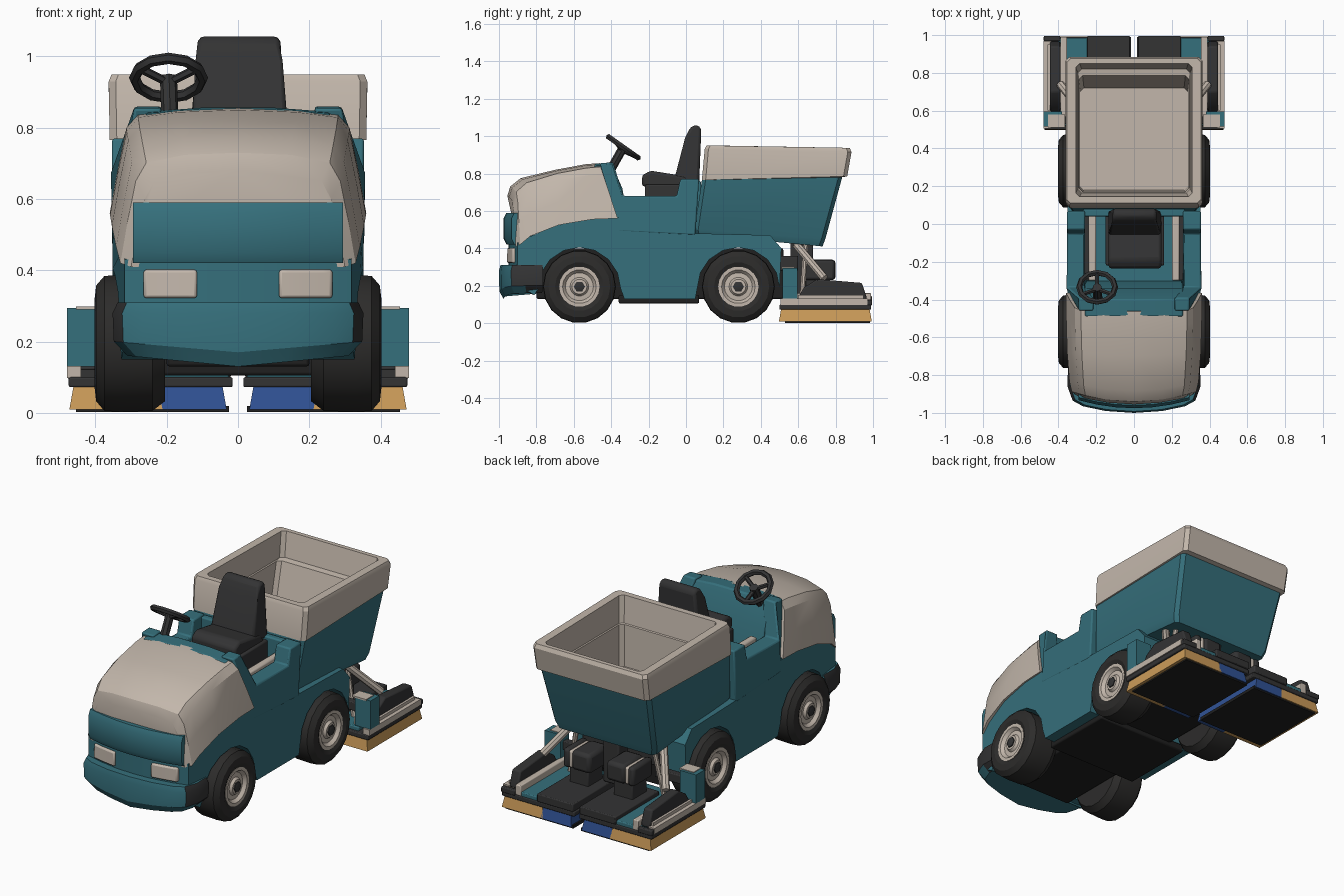
import bpy, bmesh, math
from mathutils import Vector

if "Cube" in bpy.data.objects:
    bpy.data.objects.remove(bpy.data.objects["Cube"])


def material(name, rgb):
    m = bpy.data.materials.new(name)
    m.use_nodes = True
    m.diffuse_color = (*rgb, 1)
    m.node_tree.nodes["Principled BSDF"].inputs["Base Color"].default_value = (*rgb, 1)
    return m


TEAL = material("teal_paint", (0.036, 0.16, 0.2))
CREAM = material("cream_plastic", (0.54, 0.47, 0.405))
DARK = material("dark_grey", (0.033, 0.033, 0.034))
TYRE = material("tyre_rubber", (0.026, 0.025, 0.024))
BLACK = material("underside_black", (0.014, 0.014, 0.014))
ORANGE = material("orange_bristle", (0.60, 0.33, 0.10))
BLUE = material("blue_bristle", (0.03, 0.085, 0.30))


def finish(name, bm, mats, bevel=0):
    bmesh.ops.recalc_face_normals(bm, faces=bm.faces)
    mesh = bpy.data.meshes.new(name)
    bm.to_mesh(mesh)
    bm.free()
    ob = bpy.data.objects.new(name, mesh)
    bpy.context.collection.objects.link(ob)
    for m in mats:
        mesh.materials.append(m)
    if bevel:
        mod = ob.modifiers.new("bevel", "BEVEL")
        mod.width, mod.segments, mod.limit_method = bevel, 2, "ANGLE"
    return ob


def skin(name, rings, mats, colour=lambda band: 0, bevel=0):
    """Join closed rings of points into a capped surface, coloured by band."""
    bm = bmesh.new()
    loops = [[bm.verts.new(p) for p in ring] for ring in rings]
    n = len(loops[0])
    for band, (a, b) in enumerate(zip(loops, loops[1:])):
        for i in range(n):
            j = (i + 1) % n
            bm.faces.new((a[i], a[j], b[j], b[i])).material_index = colour(band)
    bm.faces.new(loops[0]).material_index = colour(0)
    bm.faces.new(loops[-1]).material_index = colour(len(rings) - 2)
    return finish(name, bm, mats, bevel)


def prism(name, profile, xs, mat, warp=lambda x, y, z: (x, y, z), bevel=0):
    """Sweep a side profile of (y, z) points through slices in x."""
    return skin(name, [[warp(x, y, z) for y, z in profile] for x in xs], [mat], bevel=bevel)


def box(name, x, y, z, mat, bevel=0.008):
    return prism(name, [(y[0], z[0]), (y[1], z[0]), (y[1], z[1]), (y[0], z[1])], x, mat, bevel=bevel)


def lathe_x(name, profile, y, z, s, mat, segs=18):
    """Revolve (radius, x) points about an axle along x."""
    turn = [2 * math.pi * i / segs for i in range(segs)]
    return skin(name, [[(s * x, y + r * math.cos(t), z + r * math.sin(t)) for t in turn]
                       for r, x in profile], [mat])


def rod(name, a, b, r, mat, sides=8):
    a, b = Vector(a), Vector(b)
    bpy.ops.mesh.primitive_cylinder_add(vertices=sides, radius=r, depth=(b - a).length, location=(a + b) / 2)
    ob = bpy.context.object
    ob.name = name
    ob.rotation_euler = (b - a).to_track_quat("Z", "Y").to_euler()
    ob.data.materials.append(mat)
    return ob


def nose(x):
    return 0.06 * (1 - (x / 0.35) ** 2)


def bow(x, y, z):
    """Round the nose in plan and narrow the body toward it."""
    x *= 1 - 0.1 * min(1, max(0, (-y - 0.6) / 0.3))
    return x, y - (nose(x) if y < -0.84 else 0), z


def arch(cy):
    return [(cy + 0.22 * math.cos(t * math.pi / 8), 0.185 + 0.22 * math.sin(t * math.pi / 8)) for t in range(9)]


# Lower body with wheel arches
body = [(-0.89, 0.43), (-0.84, 0.46), (-0.7, 0.52), (-0.5, 0.56), (-0.36, 0.565), (-0.33, 0.5),
        (0.05, 0.48), (0.45, 0.47), (0.51, 0.4)] + arch(0.28) + [(0.05, 0.13), (-0.33, 0.13)] \
    + arch(-0.57) + [(-0.81, 0.15), (-0.89, 0.2)]
prism("lower_body", body, (-0.352, -0.25, -0.12, 0, 0.12, 0.25, 0.352), TEAL, bow)
box("chassis", (-0.2, 0.2), (-0.8, 0.52), (0.13, 0.4), BLACK)
box("underbody_plate", (-0.29, 0.29), (-0.36, 0.07), (0.105, 0.15), BLACK)

# Hood: stations of y, nose rounding, half width, lower edge, shoulder, crown, rear slant
stations = [(-0.895, 1, 0.3, 0.41, 0.6, 0.68, 0), (-0.88, 1, 0.33, 0.42, 0.65, 0.73, 0),
            (-0.83, 0.9, 0.342, 0.465, 0.705, 0.775, 0), (-0.68, 0.3, 0.354, 0.525, 0.765, 0.82, 0),
            (-0.5, 0, 0.359, 0.555, 0.79, 0.85, 0.12), (-0.365, 0, 0.36, 0.56, 0.8, 0.855, 0.33)]
rings = []
for y, f, w, low, sh, top, slant in stations:
    half = [(w, low), (w * 0.94, (low + sh) / 2), (w * 0.87, sh), (w * 0.78, sh + 0.65 * (top - sh)),
            (w * 0.45, top - 0.006)]
    ring = half + [(0, top)] + [(-x, z) for x, z in reversed(half)]
    rings.append([(x, y - f * nose(x) - slant * (z - low), z) for x, z in ring])
skin("hood", rings, [CREAM])

# Grille panel and headlights follow the nose curve
steps = [i / 6 for i in range(7)]
prism("grille_panel", [(-0.8, 0.42), (-0.9, 0.42), (-0.915, 0.45), (-0.915, 0.56), (-0.9, 0.59), (-0.8, 0.59)],
      [-0.295 + 0.59 * t for t in steps], TEAL, lambda x, y, z: (x, y - nose(x), z))
for s, side in ((1, "left"), (-1, "right")):
    prism(side + "_headlight", [(-0.88, 0.322), (-0.905, 0.322), (-0.902, 0.402), (-0.88, 0.402)],
          [s * (0.115 + 0.15 * t) for t in steps], CREAM, lambda x, y, z: (x, y - nose(x), z), 0.008)

# Bumper with dark ends
plan = [(0, -1.0), (0.15, -0.99), (0.27, -0.965), (0.325, -0.935), (0.352, -0.86), (0.35, -0.765)]
plan += [(-x, y) for x, y in reversed(plan[1:])]
bumper = skin("bumper", [[(x * k, -0.8 + (y + 0.8) * k, z + (0.03 * abs(x) / 0.35 if z < 0.2 else 0)) for x, y in plan]
                         for z, k in ((0.13, 0.88), (0.17, 0.99), (0.28, 1), (0.31, 0.96))], [TEAL, DARK])
for p in bumper.data.polygons:
    if abs(p.normal.x) > 0.7:
        p.material_index = 1

# Cab: side walls, dashboard, trim
cab = [(-0.36, 0.49), (-0.46, 0.855), (-0.39, 0.86), (-0.335, 0.68), (-0.05, 0.68), (-0.03, 0.77), (0.07, 0.77),
       (0.05, 0.47)]


def lean(x, y, z):
    return x * (1 - max(0, z - 0.68) * (1.0 if y < -0.3 else 0)), y, z


for s, side in ((1, "left"), (-1, "right")):
    prism(side + "_cab_wall", cab, (s * 0.26, s * 0.354), TEAL, lean, 0.008)
    box(side + "_cab_trim", (s * 0.2, s * 0.24), (-0.3, 0.06), (0.49, 0.68), CREAM)
    box(side + "_cab_well", (s * 0.235, s * 0.265), (-0.3, 0.06), (0.49, 0.6), DARK)
prism("dashboard", [(-0.5, 0.5), (-0.49, 0.84), (-0.4, 0.845), (-0.34, 0.72), (-0.3, 0.49)],
      (-0.26, -0.1, 0.1, 0.26), TEAL, lambda x, y, z: (x, y, z + (0.012 if z > 0.8 and abs(x) < 0.2 else 0)), 0.008)
box("bulkhead", (-0.27, 0.27), (0.04, 0.08), (0.48, 0.76), TEAL)

# Seat
box("seat_base", (-0.15, 0.16), (-0.22, 0.05), (0.49, 0.74), DARK)
prism("seat_cushion", [(-0.235, 0.73), (-0.235, 0.79), (-0.19, 0.815), (0, 0.785), (0.04, 0.73)],
      (-0.135, 0.145), DARK, bevel=0.015)
prism("seat_back", [(-0.065, 0.76), (0.07, 0.74), (0.082, 1.04), (0.06, 1.06), (0.025, 1.05), (-0.005, 0.99)],
      (-0.14, 0, 0.14), DARK, lambda x, y, z: (x * (1 - max(0, z - 0.95) * 1.9) + 0.003, y, z), 0.02)

# Steering wheel
hub, tilt = Vector((-0.195, -0.335, 0.94)), math.atan2(0.12, 0.17)
bpy.ops.mesh.primitive_torus_add(major_segments=12, minor_segments=6, major_radius=0.095, minor_radius=0.016,
                                 location=hub, rotation=(-tilt, 0, 0))
bpy.context.object.name = "steering_wheel_rim"
bpy.context.object.data.materials.append(DARK)
for k in range(3):
    a = math.pi / 2 + k * 2 * math.pi / 3
    reach = Vector((math.cos(a), math.sin(a) * math.cos(tilt), -math.sin(a) * math.sin(tilt))) * 0.093
    rod("steering_spoke", hub - Vector((0, 0.01, 0.014)), hub + reach, 0.012, DARK, 6)
rod("steering_column", hub, (-0.19, -0.42, 0.79), 0.024, DARK)


# Hopper: rings of front y, rear y, half width, front z, rear z
def hopper_ring(y0, y1, w, z0, z1, c=0.02):
    half = [(w - c, y0), (w, y0 + c), (w, y1 - c), (w - c, y1)]
    pts = half + [(-x, y) for x, y in reversed(half)]
    return [(x, y, z0 + (z1 - z0) * (y - y0) / (y1 - y0)) for x, y in pts]


levels = [(0.05, 0.73, 0.31, 0.475, 0.41), (0.045, 0.745, 0.325, 0.5, 0.45), (0.085, 0.835, 0.352, 0.765, 0.78),
          (0.085, 0.862, 0.36, 0.765, 0.785), (0.1, 0.885, 0.363, 0.93, 0.915), (0.11, 0.875, 0.355, 0.95, 0.937),
          (0.145, 0.85, 0.308, 0.95, 0.937), (0.165, 0.82, 0.297, 0.8, 0.8), (0.17, 0.785, 0.292, 0.795, 0.795),
          (0.18, 0.72, 0.285, 0.56, 0.56)]
skin("hopper", [hopper_ring(*v) for v in levels], [TEAL, CREAM], lambda band: int(band > 1))

# Wheels
tyre = [(0.09, 0.365), (0.105, 0.39), (0.13, 0.402), (0.165, 0.398), (0.192, 0.375), (0.195, 0.33), (0.192, 0.24),
        (0.165, 0.205), (0.05, 0.205)]
for s, side in ((1, "left"), (-1, "right")):
    for y, end in ((-0.57, "front"), (0.28, "rear")):
        tag = end + "_" + side
        lathe_x(tag + "_tyre", tyre, y, 0.195, s, TYRE)
        lathe_x(tag + "_hub", [(0.1, 0.35), (0.108, 0.394), (0.09, 0.394), (0.075, 0.376), (0.05, 0.378), (0.04, 0.392)],
                y, 0.195, s, CREAM)
        lathe_x(tag + "_hub_cap", [(0.03, 0.36), (0.03, 0.398), (0.02, 0.402)], y, 0.195, s, DARK, 6)

# Twin scrubbing decks at the rear
wedge = [(0.59, 0.12), (0.63, 0.19), (0.7, 0.235), (0.94, 0.215), (0.965, 0.14), (0.965, 0.12)]
for s, side in ((1, "left"), (-1, "right")):
    def part(name, x, y, z, mat, bevel=0.005):
        box(side + "_" + name, (s * x[0], s * x[1]), y, z, mat, bevel)

    for name, x0, x1, mat in (("outer_bristles", 0.22, 0.465, ORANGE), ("inner_bristles", 0.04, 0.22, BLUE)):
        skin(side + "_" + name, [[(s * a, b, z) for a, b in ((x0 - g, 0.505 - g), (x1 + g, 0.505 - g),
                                                           (x1 + g, 0.985 + g), (x0 - g, 0.985 + g))]
                                 for z, g in ((0.01, 0.008), (0.078, -0.004))], [mat])
    part("deck_underside", (0.025, 0.455), (0.53, 0.985), (0.002, 0.02), BLACK, 0)
    part("deck_band", (0.015, 0.475), (0.5, 0.99), (0.072, 0.1), DARK)
    part("deck_plate", (0.025, 0.4), (0.52, 0.985), (0.095, 0.122), TEAL)
    part("deck_cover", (0.02, 0.25), (0.6, 0.995), (0.1, 0.145), DARK)
    part("outer_rail", (0.44, 0.48), (0.505, 0.97), (0.098, 0.132), CREAM, 0)
    part("inner_rail", (0.355, 0.39), (0.54, 0.99), (0.1, 0.16), CREAM)
    part("deck_edge", (0.39, 0.478), (0.968, 0.995), (0.095, 0.125), DARK)
    part("side_bracket", (0.38, 0.48), (0.515, 0.595), (0.13, 0.295), TEAL, 0)
    part("bracket_cap", (0.365, 0.455), (0.51, 0.58), (0.29, 0.299), CREAM, 0)
    part("bracket_link", (0.2, 0.39), (0.53, 0.57), (0.2, 0.25), DARK)
    prism(side + "_side_cover", wedge, (s * 0.39, s * 0.445), DARK, bevel=0.008)
    part("side_cover_trim", (0.445, 0.458), (0.6, 0.95), (0.12, 0.15), CREAM, 0)
    part("motor", (0.05, 0.17), (0.62, 0.8), (0.23, 0.34), DARK, 0.02)
    part("motor_band", (0.165, 0.19), (0.63, 0.792), (0.235, 0.333), CREAM, 0.01)
    part("motor_end", (0.185, 0.225), (0.62, 0.795), (0.23, 0.338), DARK, 0.015)
    part("motor_mount", (0.08, 0.2), (0.64, 0.77), (0.13, 0.24), DARK)
    rod(side + "_lift_arm", (s * 0.27, 0.59, 0.42), (s * 0.39, 0.74, 0.24), 0.022, CREAM)
    rod(side + "_lift_strut", (s * 0.24, 0.64, 0.42), (s * 0.3, 0.62, 0.12), 0.014, CREAM)
box("lift_frame", (-0.24, 0.24), (0.5, 0.6), (0.28, 0.36), DARK)
box("lift_column", (-0.05, 0.05), (0.56, 0.68), (0.15, 0.44), DARK)

# Soft shading with crisp edges
for ob in bpy.context.scene.objects:
    ob.select_set(ob.type == "MESH")
    if ob.type == "MESH":
        bpy.context.view_layer.objects.active = ob
bpy.ops.object.shade_smooth_by_angle(angle=math.radians(28))
